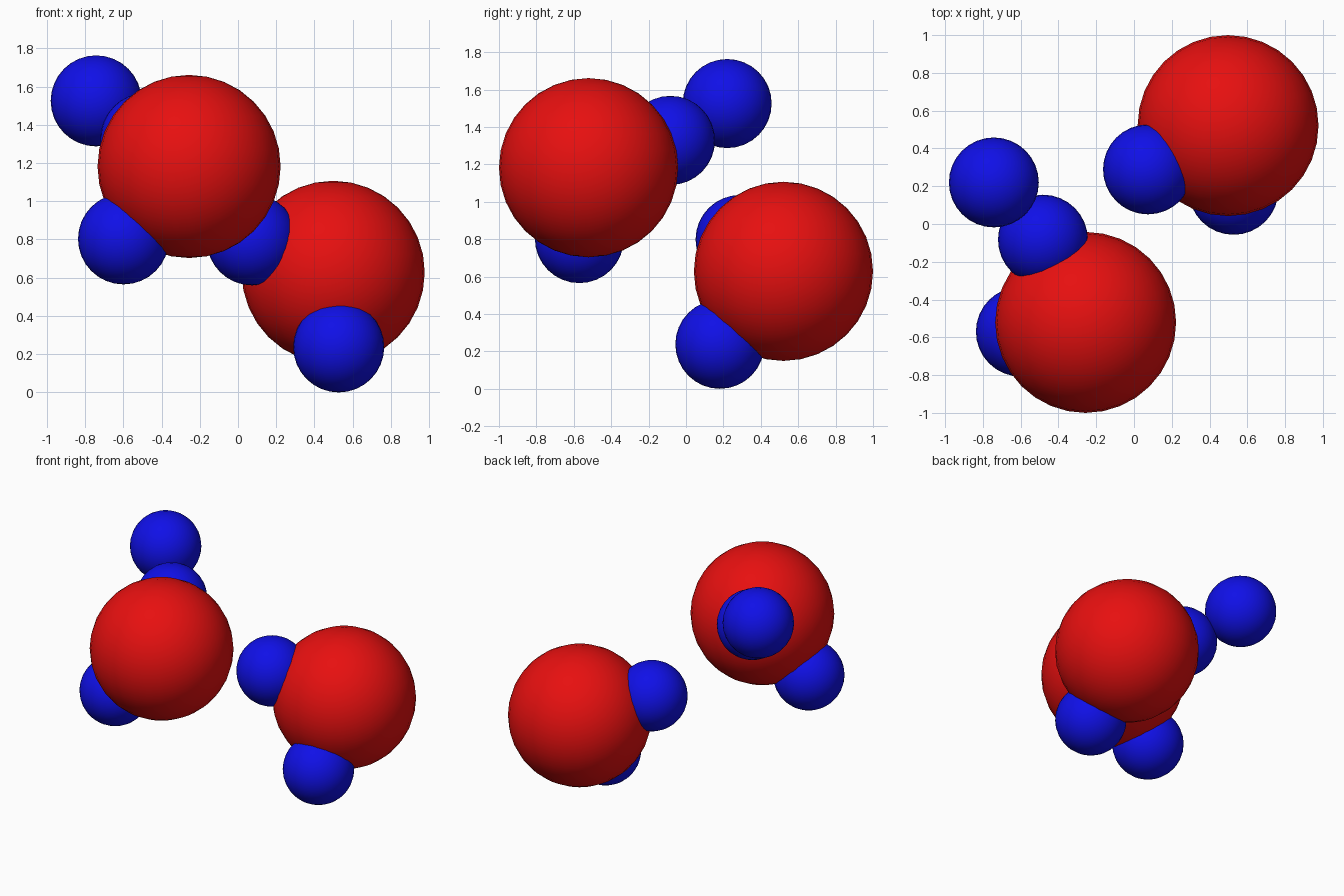
import bpy
import math

if "Cube" in bpy.data.objects:
    bpy.data.objects.remove(bpy.data.objects["Cube"])


def material(name, colour):
    mat = bpy.data.materials.new(name)
    mat.diffuse_color = (*colour, 1.0)
    mat.use_nodes = True
    mat.node_tree.nodes["Principled BSDF"].inputs["Base Color"].default_value = mat.diffuse_color
    return mat


red = material("red", (0.80, 0.005, 0.005))
blue = material("blue", (0.005, 0.005, 0.80))

LARGE, SMALL = 0.479, 0.238


def ball(name, centre, radius, mat):
    """Smooth ball with the given centre."""
    bpy.ops.mesh.primitive_uv_sphere_add(
        segments=32, ring_count=16, radius=radius, location=centre)
    obj = bpy.context.object
    obj.name = name
    obj.data.materials.append(mat)
    bpy.ops.object.shade_smooth_by_angle(angle=math.radians(40))


# Large central atoms
ball("upper_large_atom", (-0.256, -0.521, 1.182), LARGE, red)
ball("lower_large_atom", (0.498, 0.521, 0.628), LARGE, red)

# Small atoms of the upper molecule, plus the bonded neighbour
ball("upper_small_atom_back", (-0.482, -0.083, 1.328), SMALL, blue)
ball("upper_small_atom_left", (-0.599, -0.570, 0.803), SMALL, blue)
ball("outer_small_atom", (-0.742, 0.220, 1.525), SMALL, blue)

# Small atoms of the lower molecule
ball("lower_small_atom_left", (0.074, 0.289, 0.798), SMALL, blue)
ball("lower_small_atom_front", (0.527, 0.181, 0.238), SMALL, blue)
